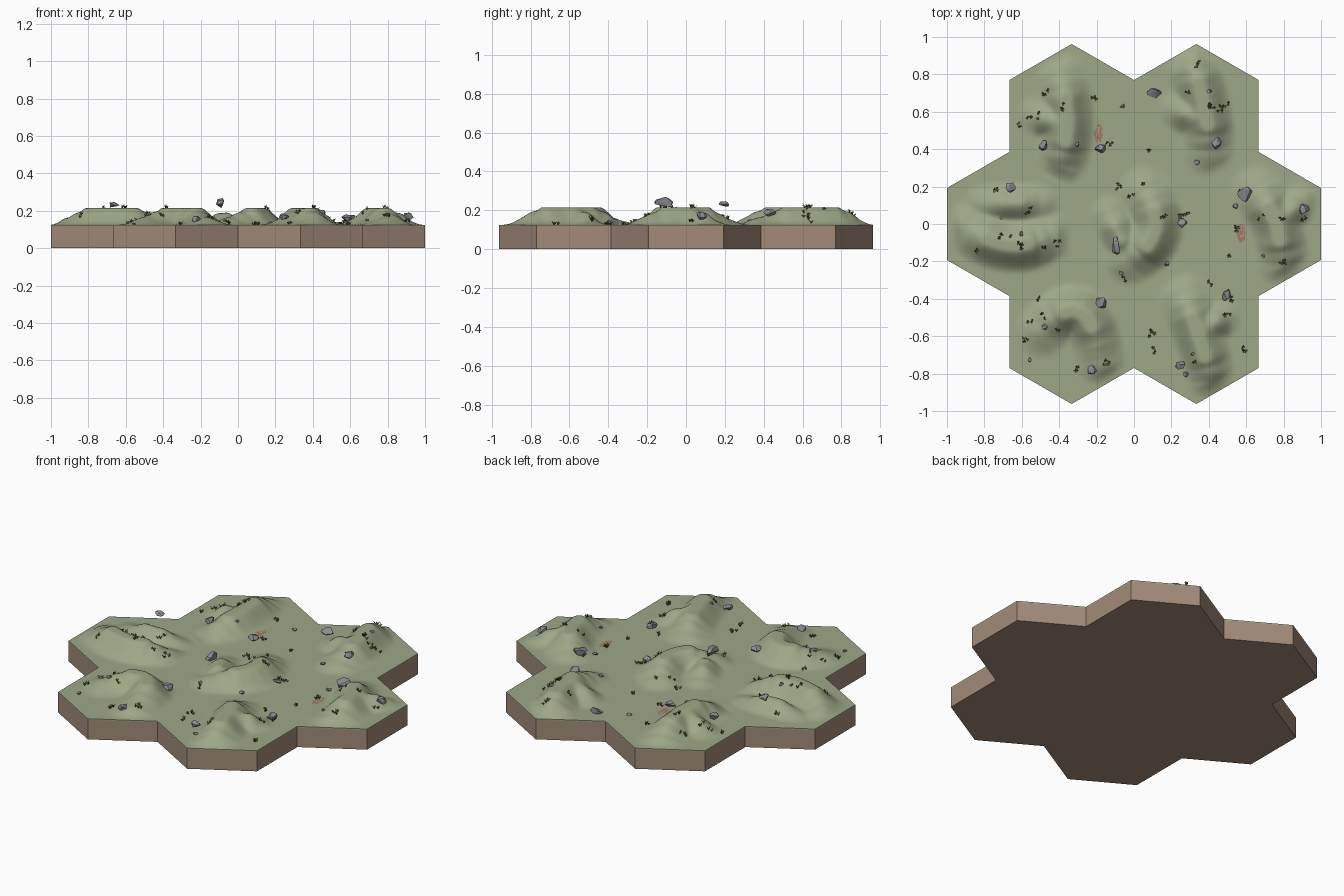
import bpy, bmesh, math, random
from mathutils import Vector, noise

if "Cube" in bpy.data.objects:
    bpy.data.objects.remove(bpy.data.objects["Cube"])

random.seed(4)
RAD = 2 / 3 / math.sqrt(3)          # hex tile corner radius
GROUND, RISE, RIM = 0.125, 0.09, 0.118


def material(name, rgb):
    m = bpy.data.materials.new(name)
    m.diffuse_color = (*rgb, 1)
    m.use_nodes = True
    m.node_tree.nodes["Principled BSDF"].inputs["Base Color"].default_value = m.diffuse_color
    return m


GRASS = material("grass green", (0.34, 0.39, 0.245))
SOIL = material("soil brown", (0.36, 0.26, 0.19))
STONE = material("stone grey", (0.27, 0.27, 0.30))
LEAF = material("yellow green", (0.33, 0.35, 0.06))
OLIVE = material("dark olive", (0.10, 0.13, 0.03))
CLAY = material("red clay", (0.37, 0.18, 0.125))


def finish(bm, name, mats, smooth=None):
    mesh = bpy.data.meshes.new(name)
    bm.to_mesh(mesh)
    bm.free()
    for m in mats:
        mesh.materials.append(m)
    ob = bpy.data.objects.new(name, mesh)
    bpy.context.collection.objects.link(ob)
    if smooth:
        bpy.ops.object.select_all(action='DESELECT')
        ob.select_set(True)
        bpy.context.view_layer.objects.active = ob
        bpy.ops.object.shade_smooth_by_angle(angle=math.radians(smooth))
    return ob


# Tile layout: one centre hex and a ring of six
def polar(deg, r):
    a = math.radians(deg)
    return Vector((math.cos(a), math.sin(a))) * r


CENTRES = [Vector((0, 0))] + [polar(60 * i, 2 / 3) for i in range(6)]
CORNERS = [polar(30 + 60 * i, RAD) for i in range(6)]
AXES = [polar(60 * i, 1) for i in range(3)]

# Hill crests: curved main crest (start, bend, end) and a lower straight spur
MAIN = [((-.89, -.02), (-.68, -.18), (-.45, -.07)),
        ((-.03, -.19), (.22, -.06), (.06, .17)),
        ((-.39, .78), (-.32, .55), (-.39, .33)),
        ((.30, .86), (.40, .66), (.40, .40)),
        ((.66, .17), (.79, .02), (.79, -.20)),
        ((-.49, -.57), (-.24, -.30), (-.18, -.73)),
        ((.27, -.40), (.36, -.60), (.41, -.82))]
SPURS = [((-.80, .11), (-.50, .11)), ((-.13, .05), (-.03, -.16)),
         ((-.52, .58), (-.38, .53)), ((.23, .61), (.36, .54)),
         ((.89, .12), (.78, .01)), ((.47, -.50), (.37, -.58))]


def crest(points, width, peak, steps):
    """Sample a quadratic curve whose height swells in the middle."""
    a, b, c = (Vector(p) for p in points)
    out = []
    for i in range(steps + 1):
        t = i / steps
        p = a * (1 - t) ** 2 + b * 2 * t * (1 - t) + c * t * t
        out.append((p, peak * min(1, .4 + 2.4 * min(t, 1 - t))))
    return width, out


RIDGES = [crest(m, .155, 1, 8) for m in MAIN]
RIDGES += [crest((a, (Vector(a) + Vector(b)) / 2, b), .115, .65, 3) for a, b in SPURS]


def ridge_height(p, width, pts):
    best = 0
    for (a, ha), (b, hb) in zip(pts, pts[1:]):
        d = b - a
        t = min(1, max(0, (p - a).dot(d) / d.length_squared))
        f = max(0, 1 - (p - a - d * t).length / width)
        best = max(best, (ha + (hb - ha) * t) * f * f * (3 - 2 * f))
    return best


def border(p):
    """Distance from p to the border of its own tile."""
    return max(min(1 / 3 - abs((p - c).dot(k)) for k in AXES) for c in CENTRES)


def height(x, y):
    p = Vector((x, y))
    fade = min(1, max(0, border(p) / 0.07))
    top = 1.12 * sum(ridge_height(p, *r) ** 4 for r in RIDGES) ** 0.25
    bump = 0.06 * noise.noise(Vector((x * 9, y * 9, 0))) * min(1, top * 2)
    return GROUND + RISE * min(1, max(0, top + bump)) * fade


# Turf: finely divided tiles raised by the hill crests, with a thin rim
N = 22
bm = bmesh.new()
for c in CENTRES:
    for s in range(6):
        u, v = CORNERS[s], CORNERS[(s + 1) % 6]
        grid = {}
        for i in range(N + 1):
            for j in range(N + 1 - i):
                q = c + (u * i + v * j) / N
                grid[i, j] = bm.verts.new((q.x, q.y, height(q.x, q.y)))
        for i in range(N):
            for j in range(N - i):
                bm.faces.new((grid[i, j], grid[i + 1, j], grid[i, j + 1]))
                if i + j < N - 1:
                    bm.faces.new((grid[i + 1, j], grid[i + 1, j + 1], grid[i, j + 1]))
bmesh.ops.remove_doubles(bm, verts=bm.verts, dist=1e-4)
rim = bmesh.ops.extrude_edge_only(bm, edges=[e for e in bm.edges if e.is_boundary])
for v in rim["geom"]:
    if isinstance(v, bmesh.types.BMVert):
        v.co.z = RIM
bmesh.ops.recalc_face_normals(bm, faces=bm.faces)
if sum(f.normal.z for f in bm.faces) < 0:
    bmesh.ops.reverse_faces(bm, faces=bm.faces)
finish(bm, "turf", [GRASS], 50)

# Soil base: joined hexes pulled up into a slab
bm = bmesh.new()
for c in CENTRES:
    bm.faces.new([bm.verts.new((*(c + k), 0)) for k in CORNERS])
bmesh.ops.remove_doubles(bm, verts=bm.verts, dist=1e-3)
tops = bmesh.ops.extrude_face_region(bm, geom=bm.faces[:], use_keep_orig=True)["geom"]
for v in tops:
    if isinstance(v, bmesh.types.BMVert):
        v.co.z = RIM
bmesh.ops.recalc_face_normals(bm, faces=bm.faces)
finish(bm, "soil_base", [SOIL])


def scatter(c, margin):
    """Random spot inside a tile, kept clear of its border."""
    while True:
        p = c + Vector((random.uniform(-.33, .33), random.uniform(-.38, .38)))
        if min(1 / 3 - abs((p - c).dot(k)) for k in AXES) > margin:
            return p


# Rocks: boulders (x, y, radius) resting on the turf, a few perched higher
BOULDERS = [(.107, .70, .036), (.44, .43, .031), (-.48, .42, .031), (-.18, .405, .027),
            (.257, .005, .026), (.49, -.375, .031), (-.176, -.42, .031)]
PERCHED = [(-.663, .195, .03, .228), (-.09, -.115, .042, .238), (.595, .16, .039, .162),
           (.91, .075, .03, .172), (.246, -.755, .028, .168), (-.225, -.78, .028, .155)]
rocks = PERCHED + [(x, y, r, height(x, y) + r * .4) for x, y, r in BOULDERS]
for c in CENTRES:
    for r in (.012, .015):
        p = scatter(c, .06)
        rocks.append((p.x, p.y, r, height(p.x, p.y) + r * .4))
bm = bmesh.new()
for x, y, r, z in rocks:
    stretch = Vector((random.uniform(.85, 1.1), random.uniform(.9, 1.1), .68))
    part = bmesh.new()
    for _ in range(16):
        d = Vector([random.gauss(0, 1) for _ in range(3)]).normalized()
        part.verts.new(d * r * random.uniform(.95, 1.12) * stretch + Vector((x, y, z)))
    hull = bmesh.ops.convex_hull(part, input=part.verts)
    bmesh.ops.delete(part, geom=hull["geom_interior"], context='VERTS')
    tmp = bpy.data.meshes.new("tmp")
    part.to_mesh(tmp)
    part.free()
    bm.from_mesh(tmp)
    bpy.data.meshes.remove(tmp)
finish(bm, "rocks", [STONE])

# Grass tufts: seven scattered clusters of thin pointed blades on each tile
bm = bmesh.new()
for c in CENTRES:
    for _ in range(7):
        spot = scatter(c, .05)
        for _ in range(random.randint(2, 4)):
            x = spot.x + random.uniform(-.016, .016)
            y = spot.y + random.uniform(-.016, .016)
            root = Vector((x, y, height(x, y) - .002))
            shade = random.randint(0, 1)
            for k in range(5):
                out = polar(random.uniform(0, 360), 1).to_3d()
                side = Vector((-out.y, out.x, 0)) * .0028
                mid = root + out * .005 + Vector((0, 0, random.uniform(.007, .013)))
                tip = root + out * .012 + Vector((0, 0, random.uniform(.012, .022)))
                f = bm.faces.new([bm.verts.new(p) for p in
                                  (root - side, root + side, mid + side, tip, mid - side)])
                f.material_index = shade if k else 1
finish(bm, "grass_tufts", [LEAF, OLIVE])

# Bare clay patches: thin scattered chips lying on the turf
bm = bmesh.new()
for px, py in ((-.19, .485), (.572, -.05)):
    for _ in range(70):
        a, q = random.uniform(0, math.tau), math.sqrt(random.random())
        x, y = px + .022 * q * math.cos(a), py + .05 * q * math.sin(a)
        ring = [(x + .0045 * math.cos(k * math.tau / 5 + a),
                 y + .006 * math.sin(k * math.tau / 5 + a)) for k in range(5)]
        bm.faces.new([bm.verts.new((u, v, height(u, v) + .003)) for u, v in ring])
finish(bm, "clay_patches", [CLAY])
